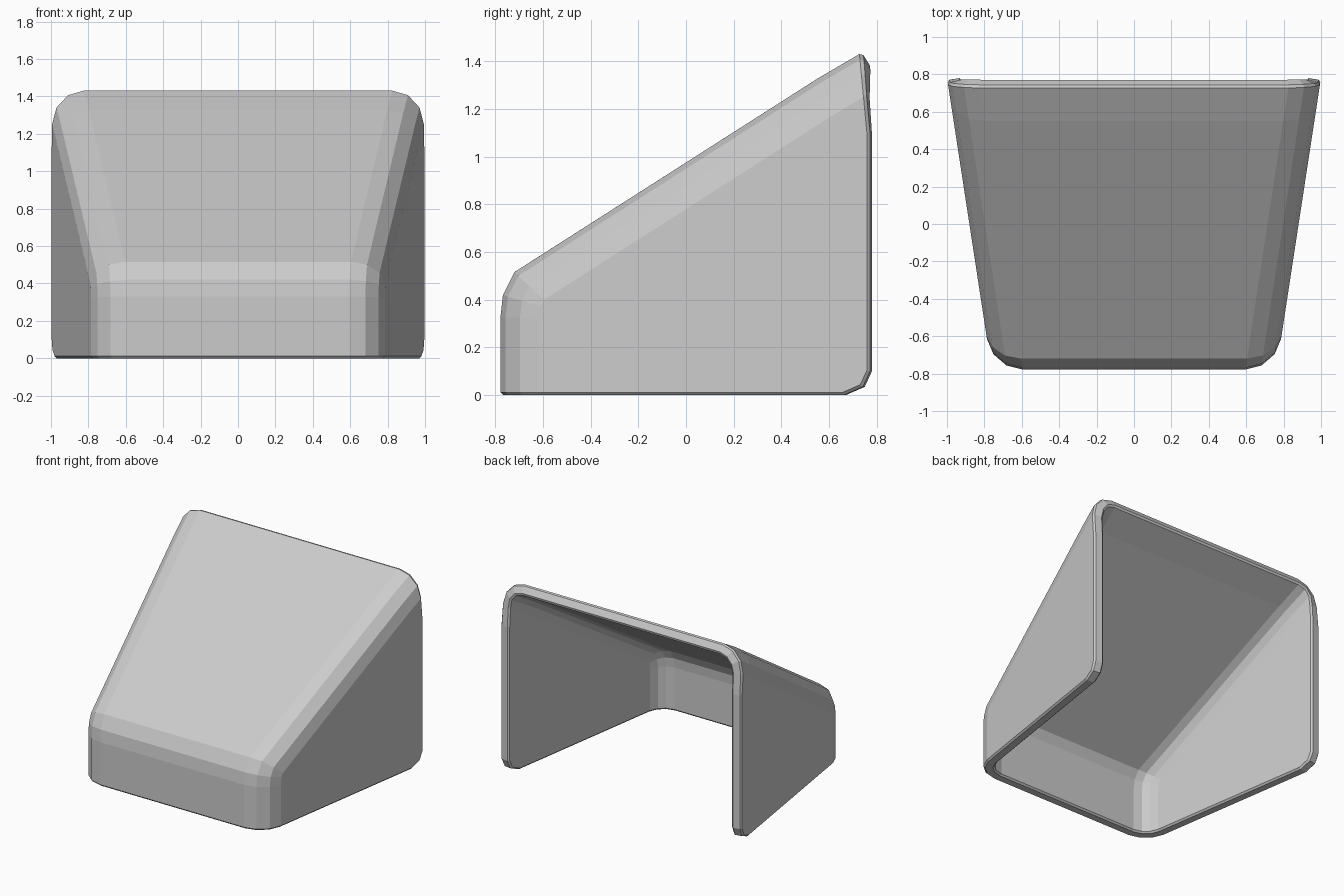
import bpy, bmesh

if "Cube" in bpy.data.objects:
    bpy.data.objects.remove(bpy.data.objects["Cube"])

# Side profile (y, z) of the wedge; the walls flare out towards the open back
profile = [(-0.778, 0.0), (0.66, 0.0), (0.74, 0.035), (0.77, 0.10),
           (0.77, 1.10), (0.738, 1.437), (0.55, 1.327),
           (-0.72, 0.516), (-0.768, 0.42), (-0.778, 0.33)]


def half_width(y):
    return 0.998 + (y - 0.77) * 0.153


bm = bmesh.new()
left, right = [[bm.verts.new((s * half_width(y), y, z)) for y, z in profile]
               for s in (-1, 1)]

# Two sides, then the strips from top back round to the front bottom
bm.faces.new(left[::-1])
bm.faces.new(right)
strips = []
for i in range(5, len(profile)):
    j = (i + 1) % len(profile)
    strips.append(bm.faces.new((left[i], left[j], right[j], right[i])))
bmesh.ops.recalc_face_normals(bm, faces=bm.faces)
bm.normal_update()
if strips[0].normal.z < 0:
    bmesh.ops.reverse_faces(bm, faces=bm.faces)

# Rounded corners where the sides meet the strips
sides = set(bm.faces) - set(strips)
corners = [e for e in bm.edges
           if len(e.link_faces) == 2 and sides & set(e.link_faces)]
bmesh.ops.bevel(bm, geom=corners, offset=0.165, offset_type='OFFSET',
                segments=3, profile=0.5, affect='EDGES', clamp_overlap=False)

mesh = bpy.data.meshes.new("wedge_shell")
bm.to_mesh(mesh)
bm.free()
shell = bpy.data.objects.new("wedge_shell", mesh)
bpy.context.collection.objects.link(shell)

# Wall thickness, then a fine chamfer along the rim
wall = shell.modifiers.new("wall", 'SOLIDIFY')
wall.thickness = 0.076
wall.offset = -1
wall.use_even_offset = True
rim = shell.modifiers.new("rim", 'BEVEL')
rim.width = 0.012
rim.segments = 1
rim.limit_method = 'ANGLE'
rim.angle_limit = 1.1
